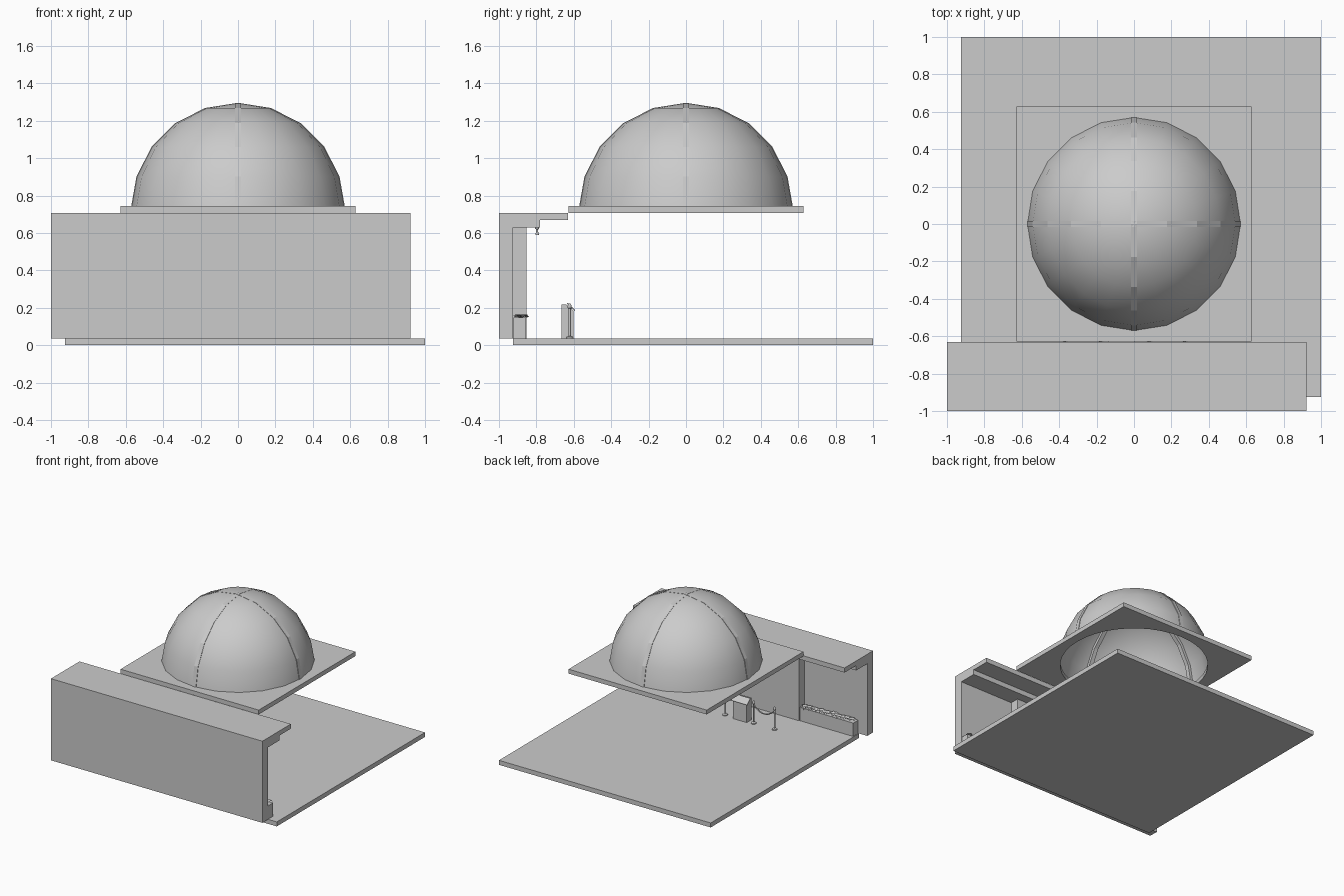
import bpy, bmesh, math, random
from mathutils import Vector, Matrix

if "Cube" in bpy.data.objects:
    bpy.data.objects.remove(bpy.data.objects["Cube"])

random.seed(4)


def obj_from_bm(name, bm, smooth=False):
    bmesh.ops.recalc_face_normals(bm, faces=bm.faces)
    me = bpy.data.meshes.new(name)
    bm.to_mesh(me)
    bm.free()
    ob = bpy.data.objects.new(name, me)
    bpy.context.collection.objects.link(ob)
    if smooth:
        for p in me.polygons:
            p.use_smooth = True
    return ob


def box(name, x0, x1, y0, y1, z0, z1):
    bm = bmesh.new()
    m = Matrix.LocRotScale(((x0 + x1) / 2, (y0 + y1) / 2, (z0 + z1) / 2), None,
                           (x1 - x0, y1 - y0, z1 - z0))
    bmesh.ops.create_cube(bm, size=1, matrix=m)
    return obj_from_bm(name, bm)


def extrude_x(name, profile, x0, x1):
    """Extrude a closed (y, z) profile along x."""
    bm = bmesh.new()
    f = bm.faces.new([bm.verts.new((x0, y, z)) for y, z in profile])
    r = bmesh.ops.extrude_face_region(bm, geom=[f])
    bmesh.ops.translate(bm, vec=(x1 - x0, 0, 0),
                        verts=[v for v in r['geom'] if isinstance(v, bmesh.types.BMVert)])
    return obj_from_bm(name, bm)


def lathe(name, profile, x, y, steps=12):
    """Spin an (r, z) profile around a vertical axis."""
    bm = bmesh.new()
    vs = [bm.verts.new((r, 0, z)) for r, z in profile]
    es = [bm.edges.new(p) for p in zip(vs, vs[1:])]
    bmesh.ops.spin(bm, geom=vs + es, axis=(0, 0, 1), cent=(0, 0, 0),
                   steps=steps, angle=2 * math.pi)
    bmesh.ops.remove_doubles(bm, verts=bm.verts, dist=1e-5)
    bmesh.ops.translate(bm, vec=(x, y, 0), verts=bm.verts)
    return obj_from_bm(name, bm, steps > 12)


# Floor slab
F = 0.037
box("floor", -0.925, 1, -0.925, 1, 0, F)

# Front wall with stepped ceiling
extrude_x("front_wall", [(-1, F), (-0.925, F), (-0.925, 0.63), (-0.78, 0.63),
                         (-0.78, 0.67), (-0.63, 0.67), (-0.63, 0.708), (-1, 0.708)], -1, 0.922)
# Raised central wall panel
box("wall_panel", -0.43, 0.43, -0.925, -0.852, F, 0.63)

# Dome base plate with a round hole
SEG, R, ZC = 20, 0.57, 0.725
bm = bmesh.new()
rings = {}
for z in (0.707, 0.743):
    inner, outer = [], []
    for i in range(40):
        a = 2 * math.pi * i / 40
        c, s = math.cos(a), math.sin(a)
        k = 0.628 / max(abs(c), abs(s))
        inner.append(bm.verts.new((0.556 * c, 0.556 * s, z)))
        outer.append(bm.verts.new((k * c, k * s, z)))
    rings[z] = (inner, outer)
(i0, o0), (i1, o1) = rings[0.707], rings[0.743]
for i in range(40):
    j = (i + 1) % 40
    for a, b in ((i0, o0), (o0, o1), (o1, i1), (i1, i0)):
        bm.faces.new((a[i], a[j], b[j], b[i]))
obj_from_bm("dome_base", bm)

# Dome shell
dome_profile = [(R * math.cos(math.radians(t)), ZC + R * math.sin(math.radians(t)))
                for t in (2, 18, 36, 54, 72)] + [(0, ZC + R)]
lathe("dome", dome_profile, 0, 0, SEG)

# Two crossing ribs over the dome
for k, name in enumerate(("dome_rib_x", "dome_rib_y")):
    outer = [(0.571 * math.cos(a), ZC + 0.571 * math.sin(a))
             for a in (math.radians(max(2, min(178, 18 * i))) for i in range(11))]
    inner = [(y * 0.955, ZC + (z - ZC) * 0.955) for y, z in reversed(outer)]
    rib = extrude_x(name, outer + inner, -0.017, 0.017)
    rib.rotation_euler.z = k * math.pi / 2


# Planters with leaves, at both ends of the wall
def foliage(name, x0, x1):
    bm = bmesh.new()
    n = 13
    for i in range(n):
        c = Vector((x0 + (x1 - x0) * (i + 0.5) / n, -0.885 + random.uniform(-.008, .012), 0.147))
        a0 = random.random() * 6
        for j in range(6):
            a = a0 + j * math.pi / 3
            d = Vector((math.cos(a), math.sin(a), 0))
            s = Vector((-d.y, d.x, 0)) * 0.011
            length = random.uniform(0.028, 0.042)
            mid = c + d * length * 0.5 + Vector((0, 0, 0.018))
            tip = c + d * length + Vector((0, 0, random.uniform(0, 0.014)))
            pts = [c, mid + s, tip, mid - s]
            for p in pts:
                p.y = max(p.y, -0.922)
            bm.faces.new([bm.verts.new(p) for p in pts])
    obj_from_bm(name, bm)


for side, (x0, x1) in {"left": (-0.92, -0.435), "right": (0.435, 0.92)}.items():
    box("planter_" + side, x0, x1, -0.922, -0.857, F, 0.147)
    foliage("plants_" + side, x0 + 0.02, x1 - 0.02)

# Reading stand with tilted top board
extrude_x("stand_body", [(-0.665, F), (-0.602, F), (-0.602, 0.185), (-0.64, 0.218), (-0.665, 0.218)],
          -0.13, -0.005)
extrude_x("stand_board", [(-0.638, 0.222), (-0.595, 0.183), (-0.592, 0.188), (-0.634, 0.227)],
          -0.14, 0.005)

# Rope posts
post = [(0, F), (0.02, F), (0.02, 0.044), (0.006, 0.049), (0.006, 0.195),
        (0.011, 0.2), (0.011, 0.212), (0.005, 0.222), (0, 0.222)]
PY = -0.622
posts = (-0.37, -0.18, 0.08, 0.27)
for i, x in enumerate(posts):
    lathe(f"rope_post_{i + 1}", post, x, PY)

# Hanging ropes
for i, (xa, xb) in enumerate((posts[:2], posts[2:])):
    cu = bpy.data.curves.new(f"rope_{i + 1}", 'CURVE')
    cu.dimensions = '3D'
    cu.bevel_depth = 0.005
    cu.bevel_resolution = 1
    sp = cu.splines.new('POLY')
    sp.points.add(10)
    for k, p in enumerate(sp.points):
        t = k / 10
        p.co = (xa + (xb - xa) * t, PY, 0.19 - 0.05 * 4 * t * (1 - t), 1)
    bpy.context.collection.objects.link(bpy.data.objects.new(f"rope_{i + 1}", cu))

# Small ceiling spotlights
for i, x in enumerate((-0.3, 0, 0.3)):
    lathe(f"spotlight_{i + 1}", [(0, 0.63), (0.01, 0.63), (0.01, 0.622), (0.004, 0.618),
                                 (0.006, 0.605), (0.01, 0.588), (0, 0.588)], x, -0.796)
